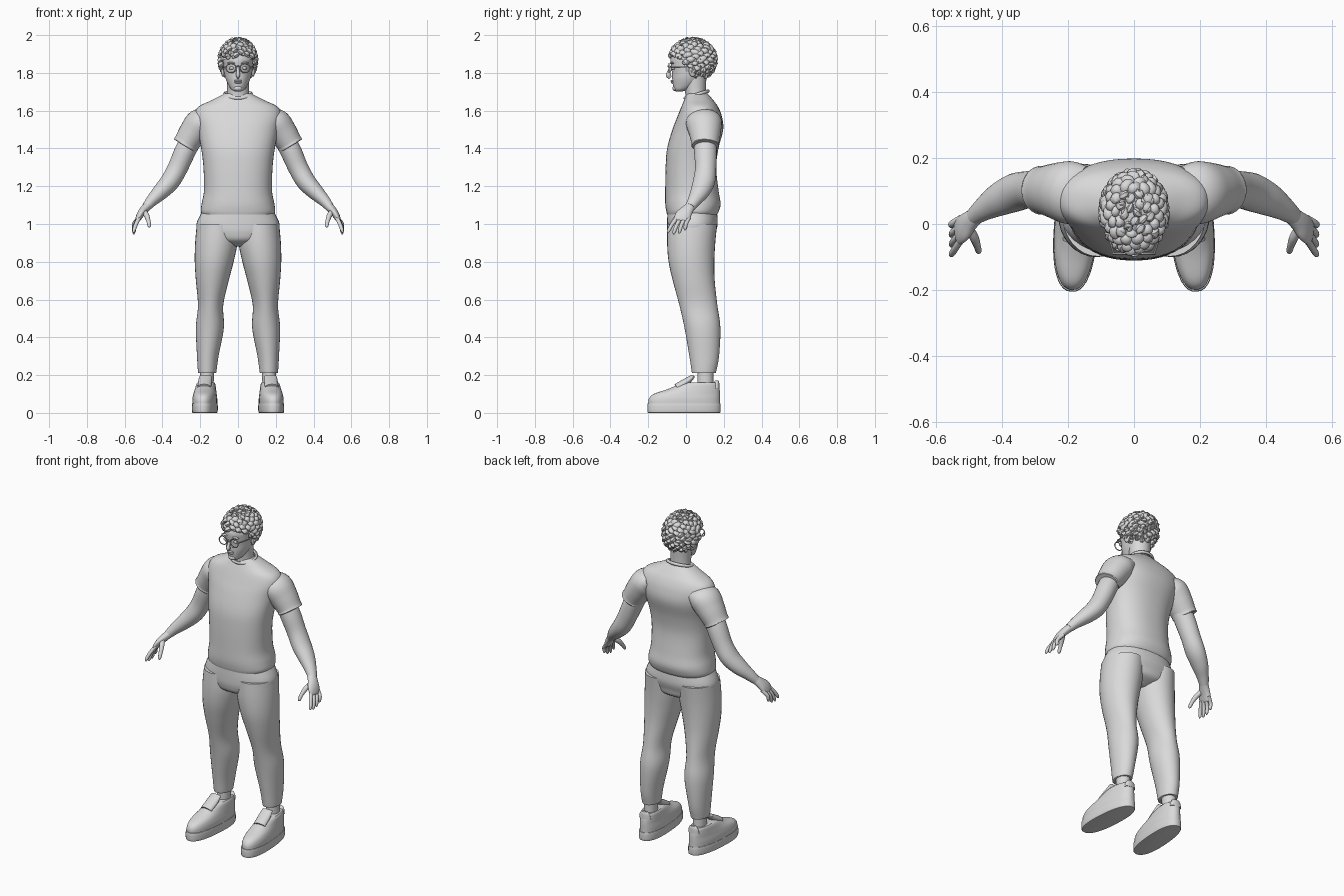
import bpy, bmesh, math, random
from mathutils import Vector, Matrix

random.seed(4)
if "Cube" in bpy.data.objects:
    bpy.data.objects.remove(bpy.data.objects["Cube"])

grey = bpy.data.materials.new("plain_grey")
grey.use_nodes = True
grey.diffuse_color = (0.7, 0.7, 0.7, 1)
grey.node_tree.nodes["Principled BSDF"].inputs["Base Color"].default_value = (0.7, 0.7, 0.7, 1)
parts = []


def finish(name, bm):
    bmesh.ops.recalc_face_normals(bm, faces=bm.faces)
    mesh = bpy.data.meshes.new(name)
    bm.to_mesh(mesh)
    bm.free()
    mesh.materials.append(grey)
    obj = bpy.data.objects.new(name, mesh)
    bpy.context.collection.objects.link(obj)
    parts.append(obj)
    return obj


def spline(rows, steps):
    """Smoothly sample rows of (x, y, z, radius, radius)."""
    pts = [rows[0]] + list(rows) + [rows[-1]]
    out = []
    for i in range(1, len(pts) - 2):
        for k in range(steps):
            t = k / steps
            out.append([0.5 * (2 * b + (c - a) * t + (2 * a - 5 * b + 4 * c - d) * t * t
                               + (3 * b - a - 3 * c + d) * t ** 3)
                        for a, b, c, d in zip(*pts[i - 1:i + 3])])
    return out + [list(rows[-1])]


def loft(bm, rows, upright=False, sides=28, steps=5, power=2.0):
    """Skin oval rings along a path; upright keeps every ring level."""
    samples = spline(rows, steps)
    centres = [Vector(s[:3]) for s in samples]
    span = (centres[-1] - centres[0]).normalized()
    ref = Vector((1, 0, 0)) if abs(span.y) > 0.9 else Vector((0, 1, 0))
    rings = []
    for i, s in enumerate(samples):
        u, w = Vector((1, 0, 0)), Vector((0, 1, 0))
        if not upright:
            t = (centres[min(i + 1, len(centres) - 1)] - centres[max(i - 1, 0)]).normalized()
            u = (ref - t * ref.dot(t)).normalized()
            w = t.cross(u)
        ring = []
        for k in range(sides):
            c, n = math.cos(math.tau * k / sides), math.sin(math.tau * k / sides)
            c = math.copysign(abs(c) ** (2 / power), c)
            n = math.copysign(abs(n) ** (2 / power), n)
            ring.append(bm.verts.new(centres[i] + u * c * max(s[3], 0.001) + w * n * max(s[4], 0.001)))
        rings.append(ring)
    for a, b in zip(rings, rings[1:]):
        for k in range(sides):
            j = (k + 1) % sides
            bm.faces.new((a[k], a[j], b[j], b[k]))
    bm.faces.new(rings[0])
    bm.faces.new(rings[-1])


def tube(name, rows, side=1, **options):
    bm = bmesh.new()
    loft(bm, [(side * r[0], *r[1:]) for r in rows], **options)
    return finish(name, bm)


def stack(name, rows, side=1, **options):
    """Level rings given as (height, centre x, half width, front y, back y)."""
    return tube(name, [(x, (f + b) / 2, z, w, (b - f) / 2) for z, x, w, f, b in rows],
                side, upright=True, **options)


def ball(name, centre, radii):
    bm = bmesh.new()
    bmesh.ops.create_uvsphere(bm, u_segments=24, v_segments=16, radius=1,
                              matrix=Matrix.Translation(centre) @ Matrix.Diagonal((*radii, 1)))
    return finish(name, bm)


def hoop(name, centre, rx, ry, thick, tilt):
    bpy.ops.mesh.primitive_torus_add(major_radius=1, minor_radius=thick / rx,
                                     major_segments=40, minor_segments=8)
    obj = bpy.context.object
    obj.name = name
    obj.data.transform(Matrix.Translation(centre) @ Matrix.Rotation(tilt, 4, "X")
                       @ Matrix.Diagonal((rx, ry, rx, 1)))
    obj.data.materials.append(grey)
    parts.append(obj)


# Shirt and collar
stack("shirt_body", [
    (1.05, 0, .19, -.1, .165), (1.07, 0, .197, -.105, .175), (1.11, 0, .192, -.11, .183),
    (1.18, 0, .18, -.11, .172), (1.3, 0, .183, -.108, .16), (1.4, 0, .195, -.1, .172),
    (1.5, 0, .215, -.072, .197), (1.57, 0, .23, -.045, .19), (1.62, 0, .21, -.025, .17),
    (1.655, 0, .14, -.01, .145), (1.69, 0, .07, .005, .115)], sides=48, power=2.3)
hoop("collar", (0, .056, 1.685), .072, .064, .009, .3)

# Trousers
stack("trouser_seat", [
    (.88, 0, .05, -.02, .08), (.91, 0, .15, -.08, .14), (.95, 0, .205, -.097, .155),
    (1.0, 0, .22, -.1, .168), (1.07, 0, .188, -.098, .163)], sides=40, power=2.2)

# Neck and head
stack("neck", [(1.63, 0, .065, .0, .115), (1.7, 0, .058, -.005, .105), (1.8, 0, .062, -.02, .11)])
stack("head", [
    (1.702, 0, .018, -.055, -.02), (1.713, 0, .036, -.064, .02), (1.74, 0, .053, -.07, .07),
    (1.77, 0, .066, -.073, .1), (1.8, 0, .073, -.074, .12), (1.84, 0, .077, -.08, .13),
    (1.88, 0, .079, -.08, .135), (1.93, 0, .07, -.05, .12), (1.96, 0, .03, 0, .07)], sides=36)
tube("nose", [(0, -.076, 1.835, .008, .006), (0, -.09, 1.805, .009, .009),
              (0, -.093, 1.787, .013, .011), (0, -.082, 1.775, .01, .004)], sides=14)
ball("upper_lip", (0, -.073, 1.758), (.022, .009, .005))
ball("lower_lip", (0, -.071, 1.749), (.018, .009, .006))
ball("chin", (0, -.058, 1.718), (.022, .014, .014))

# Glasses
tube("glasses_bridge", [(-.012, -.093, 1.832, .003, .003), (0, -.096, 1.836, .003, .003),
                        (.012, -.093, 1.832, .003, .003)], sides=8)

for side, label in ((1, "left_"), (-1, "right_")):
    # Face details
    hoop(label + "glasses_rim", (side * .037, -.09, 1.825), .026, .024, .003, math.pi / 2)
    tube(label + "glasses_temple", [(.062, -.088, 1.832, .003, .003), (.078, -.03, 1.832, .003, .003),
                                    (.083, .03, 1.83, .003, .003)], side, sides=8)
    ball(label + "eye", (side * .034, -.068, 1.825), (.014, .011, .008))
    ball(label + "eyebrow", (side * .036, -.074, 1.852), (.022, .01, .005))
    ball(label + "ear", (side * .08, .035, 1.81), (.01, .02, .03))

    # Sleeve with a turned hem
    tube(label + "sleeve", [
        (.15, .09, 1.56, .085, .05), (.195, .095, 1.535, .095, .08), (.235, .1, 1.485, .085, .077),
        (.272, .102, 1.43, .073, .068), (.279, .102, 1.418, .074, .069),
        (.282, .102, 1.413, .07, .065)], side, sides=32)
    # Arm and palm
    tube(label + "arm", [
        (.24, .1, 1.46, .058, .055), (.28, .103, 1.385, .06, .056), (.32, .104, 1.295, .056, .053),
        (.36, .095, 1.225, .058, .051), (.41, .073, 1.17, .05, .043), (.455, .045, 1.125, .036, .032),
        (.485, .022, 1.09, .027, .024)], side)
    tube(label + "palm", [
        (.475, .028, 1.1, .026, .023), (.498, .008, 1.075, .032, .022), (.517, -.012, 1.05, .041, .019),
        (.53, -.024, 1.025, .04, .014), (.534, -.027, 1.015, .03, .008)], side)
    # Fingers fan out from the knuckles
    for i, finger in enumerate(("index", "middle", "ring", "little")):
        y = -.056 + .021 * i
        reach = (.9, 1, .95, .75)[i]
        spread = -.035 + .008 * i
        tube(label + finger + "_finger", [
            (.522, y + .01, 1.035, .011, .011),
            (.54 + .003 * i, y + spread * .5, 1.03 - .035 * reach, .0105, .0105),
            (.551, y + spread, 1.03 - .07 * reach, .009, .009),
            (.552, y + spread * 1.15, 1.03 - .085 * reach, .003, .003)], side, sides=12)
    tube(label + "thumb", [
        (.5, -.01, 1.07, .014, .014), (.484, -.04, 1.045, .014, .014), (.474, -.066, 1.015, .011, .011),
        (.47, -.082, .99, .009, .009), (.47, -.087, .982, .003, .003)], side, sides=12)

    # Trouser leg and ankle
    stack(label + "trouser_leg", [
        (.21, .163, .046, .033, .157), (.22, .163, .049, .03, .16), (.3, .16, .057, .018, .175),
        (.45, .149, .074, -.008, .182), (.57, .145, .067, -.035, .166), (.7, .136, .087, -.07, .152),
        (.8, .126, .103, -.092, .15), (.9, .115, .112, -.1, .155), (1.0, .11, .108, -.098, .165)],
        side, sides=32)
    stack(label + "ankle", [(.08, .165, .036, .06, .15), (.15, .165, .036, .06, .145),
                            (.25, .163, .038, .06, .145)], side)

    # Shoe, turned slightly outward about the ankle
    shoe = [
        stack(label + "sole", [(0, .168, .06, -.2, .178), (.006, .168, .066, -.205, .183),
                               (.045, .168, .066, -.205, .183), (.05, .168, .062, -.2, .179)],
              side, sides=40, steps=3, power=2.4),
        stack(label + "shoe_upper", [
            (.045, .168, .064, -.2, .18), (.075, .168, .064, -.197, .18), (.1, .168, .06, -.172, .18),
            (.125, .168, .055, -.1, .178), (.15, .168, .05, -.04, .172), (.16, .168, .044, -.01, .165)],
            side, sides=40, power=2.3),
        tube(label + "shoe_tongue", [
            (.168, -.05, .135, .02, .036), (.168, .005, .168, .018, .036), (.168, .035, .192, .011, .032),
            (.168, .04, .197, .004, .026)], side, sides=20),
        stack(label + "heel_tab", [(.13, .168, .036, .14, .178), (.16, .168, .03, .148, .176),
                                   (.172, .168, .018, .155, .172)], side, sides=20)]
    pivot = Matrix.Translation((side * .168, .1, 0))
    turn = pivot @ Matrix.Rotation(side * math.radians(4), 4, "Z") @ pivot.inverted()
    for piece in shoe:
        piece.data.transform(turn)

# Hair: an open scalp cap covered with curled locks
middle = Vector((0, .035, 1.868))
size = Vector((.093, .115, .108))
bm = bmesh.new()
bmesh.ops.create_uvsphere(bm, u_segments=32, v_segments=20, radius=1,
                          matrix=Matrix.Translation(middle) @ Matrix.Diagonal((*size, 1)))
bare = [f for f in bm.faces if f.calc_center_median().z < 1.875 and f.calc_center_median().y < 0]
bmesh.ops.delete(bm, geom=bare, context="FACES")
finish("scalp_hair", bm)

bm = bmesh.new()
count = 190
for i in range(count):
    z = 1 - 2 * (i + 0.5) / count
    flat = math.sqrt(1 - z * z)
    d = Vector((flat * math.cos(i * 2.4), flat * math.sin(i * 2.4), z))
    face = d.y < -.3 and z < .2
    if face or z < -.78 or (z < -.35 and d.y < -.1):
        continue
    # Each lock falls away from the crown with a sideways curl
    down = Vector((d.x, d.y, -.6 if z < .8 else 0)) * .7
    curl = d.cross(Vector((0, 0, 1))) * random.uniform(-.7, .7)
    flow = (down + curl) * .32
    lift = random.uniform(1.04, 1.12)
    rows = []
    for k, (shift, height, r) in enumerate(((-.5, .9, .008), (0, 1.02, .017), (.6, 1.03, .015),
                                            (1.1, lift, .003))):
        bend = (d + flow * shift + curl * (.15 if k == 2 else 0)).normalized() * height
        p = middle + Vector([a * b for a, b in zip(bend, size)])
        rows.append((*p, r, r * .8))
    loft(bm, rows, sides=8, steps=3)
finish("hair_locks", bm)

# Smooth shading with crisp hems
bpy.ops.object.select_all(action="DESELECT")
for obj in parts:
    obj.select_set(True)
bpy.context.view_layer.objects.active = parts[0]
bpy.ops.object.shade_smooth_by_angle(angle=math.radians(45))
